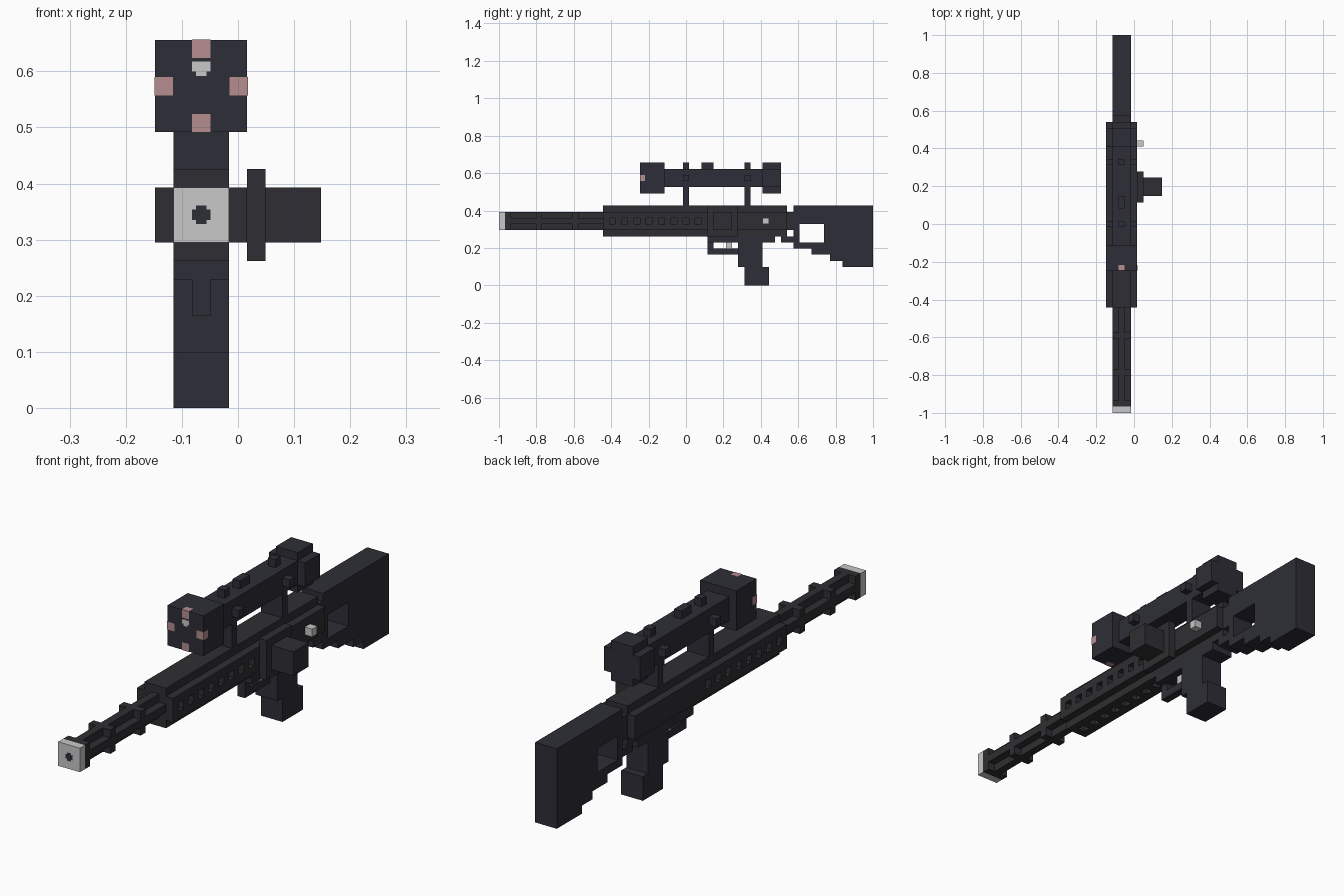
import bpy, bmesh, math
from mathutils import Vector

if "Cube" in bpy.data.objects:
    bpy.data.objects.remove(bpy.data.objects["Cube"])

U = 2 / 61                                  # one block of the design grid
ORIGIN = Vector((-4.5 * U, -1.0, 0.0))      # grid corner (0, 0, 0)


def material(name, rgb):
    m = bpy.data.materials.new(name)
    m.diffuse_color = (*rgb, 1)
    m.use_nodes = True
    m.node_tree.nodes["Principled BSDF"].inputs["Base Color"].default_value = m.diffuse_color
    return m


DARK = material("blue_black", (0.027, 0.027, 0.038))
METAL = material("gunmetal", (0.028, 0.028, 0.033))
LIGHT = material("light_grey", (0.58, 0.58, 0.58))
PINK = material("dusty_pink", (0.46, 0.27, 0.27))

DIRS = [Vector(d) for d in ((1, 0, 0), (-1, 0, 0), (0, 1, 0), (0, -1, 0), (0, 0, 1), (0, 0, -1))]


def cells(boxes):
    """All grid cells inside boxes given as (x0, x1, y0, y1, z0, z1)."""
    return {(x, y, z) for x0, x1, y0, y1, z0, z1 in boxes
            for x in range(x0, x1) for y in range(y0, y1) for z in range(z0, z1)}


def finish(name, bm, mat):
    mesh = bpy.data.meshes.new(name)
    bm.to_mesh(mesh)
    bm.free()
    mesh.materials.append(mat)
    obj = bpy.data.objects.new(name, mesh)
    bpy.context.collection.objects.link(obj)
    return obj


def part(name, mat, boxes, holes=()):
    """One block-built part: outer skin of the boxes minus the holes."""
    solid = cells(boxes) - cells(holes)
    bm = bmesh.new()
    for c in sorted(solid):
        c = Vector(c)
        for d in DIRS:
            if tuple(int(v) for v in c + d) in solid:
                continue
            mid = c + Vector((.5, .5, .5)) + d / 2
            a = Vector((d.y, d.z, d.x)) / 2
            b = d.cross(a)
            bm.faces.new([bm.verts.new(ORIGIN + (mid + s * a + t * b) * U)
                          for s, t in ((-1, -1), (1, -1), (1, 1), (-1, 1))])
    bmesh.ops.remove_doubles(bm, verts=bm.verts, dist=U / 50)
    bmesh.ops.recalc_face_normals(bm, faces=bm.faces)
    bmesh.ops.dissolve_limit(bm, angle_limit=math.radians(1), verts=bm.verts, edges=bm.edges)
    return finish(name, bm, mat)


def plate(name, mat, x0, x1, y0, y1, z0, z1):
    """A free-sized box in grid units, for thin painted details."""
    bm = bmesh.new()
    bmesh.ops.create_cube(bm, size=1)
    for v in bm.verts:
        v.co = ORIGIN + U * Vector((x0 + (v.co.x + .5) * (x1 - x0),
                                    y0 + (v.co.y + .5) * (y1 - y0),
                                    z0 + (v.co.z + .5) * (z1 - z0)))
    return finish(name, bm, mat)


# Barrel: cross-shaped section with square collars, light muzzle with dark bore
part("barrel", METAL,
     [(2, 3, 1, 17, 9, 12), (1, 4, 1, 17, 10, 11)]
     + [(1, 4, y, y + 1, 9, 12) for y in (1, 6, 12)])
part("muzzle", LIGHT, [(1, 4, 0, 1, 9, 12)])
plate("bore_wide", DARK, 2, 3, -.03, .05, 10.22, 10.78)
plate("bore_tall", DARK, 2.22, 2.78, -.03, .05, 10, 11)

# Receiver: stepped section with vent holes on both sides and below
vents = range(18, 33, 2)
part("receiver", METAL,
     [(0, 5, 17, 47, 9, 12), (1, 4, 17, 47, 8, 13), (1, 4, 47, 48, 9, 12)],
     [(x, x + 1, y, y + 1, 10, 11) for x in (0, 4) for y in vents]
     + [(2, 3, y, y + 1, 8, 9) for y in vents])

# Side drum and bolt handle
part("side_drum", METAL, [(5, 6, 34, 39, 8, 13), (6, 9, 35, 38, 9, 12)])
part("bolt_handle", LIGHT, [(5, 6, 43, 44, 10, 11)])

# Grip, trigger guard and trigger
part("grip", DARK, [(1, 4, 34, 45, 7, 8), (1, 4, 39, 43, 3, 7), (1, 4, 40, 44, 0, 3)])
part("trigger_guard", DARK, [(2, 3, 34, 35, 5, 7), (2, 3, 34, 39, 5, 6)])
part("trigger", LIGHT, [(2, 3, 37, 38, 6, 7)])

# Stock: stepped underside with a thumb opening
part("stock", DARK,
     [(1, 4, 48, 51, 6, 13), (1, 4, 51, 54, 5, 13), (1, 4, 54, 56, 4, 13),
      (1, 4, 56, 61, 3, 13), (1, 4, 46, 48, 7, 8)],
     [(1, 4, 49, 53, 7, 10)])

# Scope: square front bell, tube, stepped eyepiece, mounts and knobs
part("scope", DARK,
     [(0, 5, 23, 27, 15, 20), (1, 4, 27, 43, 16, 19),
      (0, 5, 43, 46, 16, 19), (1, 4, 43, 46, 15, 20), (2, 3, 33, 35, 19, 20)])
for label, y in (("front", 30), ("rear", 40)):
    part(label + "_mount", DARK, [(1, 4, y, y + 1, 13, 16)])
    part(label + "_knobs", DARK, [(2, 3, y, y + 1, 19, 20),
                                  (0, 1, y, y + 1, 17, 18), (4, 5, y, y + 1, 17, 18)])

# Painted marks around the rim of the front bell
E = .03
for label, dx, dz in (("left", -1, 0), ("right", 1, 0), ("top", 0, 1), ("bottom", 0, -1)):
    cx, cz = 2.5 + 2.03 * dx, 17.5 + 2.03 * dz
    plate(label + "_rim_mark", PINK, cx - .5, cx + .5, 23 - E, 23.85, cz - .5, cz + .5)
plate("lens_glint", LIGHT, 2, 3, 23 - E, 23.1, 18.3, 18.85)
plate("lens_glint_tip", LIGHT, 2.22, 2.78, 23 - E, 23.1, 18.05, 18.3)
